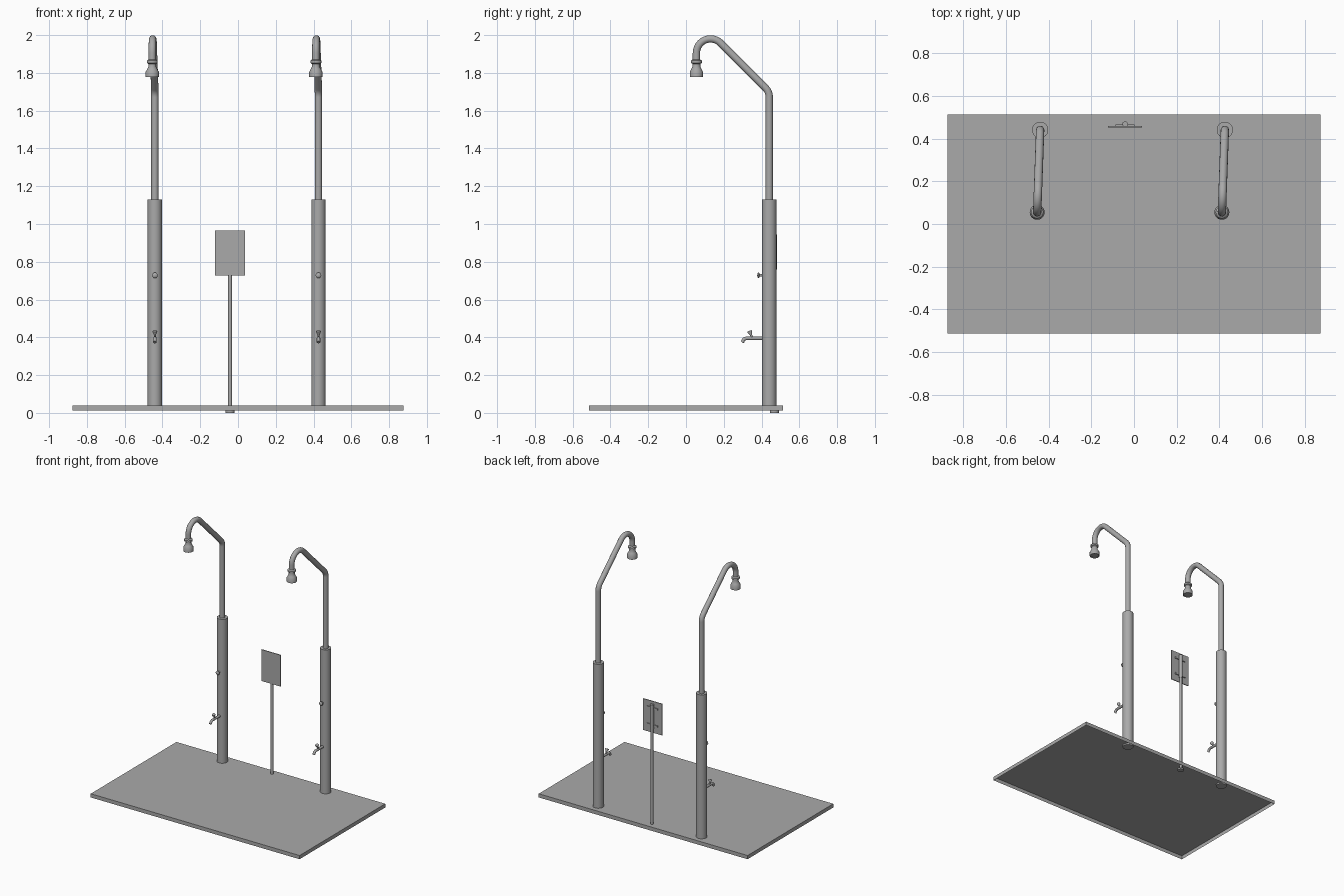
import bpy, bmesh, math
from mathutils import Vector, Matrix

if "Cube" in bpy.data.objects:
    bpy.data.objects.remove(bpy.data.objects["Cube"])

grey = bpy.data.materials.new("plain grey")
grey.use_nodes = True
COLOUR = (0.4, 0.4, 0.4, 1)
grey.diffuse_color = COLOUR
grey.node_tree.nodes["Principled BSDF"].inputs["Base Color"].default_value = COLOUR


def add(name, mesh, smooth=True):
    mesh.materials.clear()
    mesh.materials.append(grey)
    ob = bpy.data.objects.new(name, mesh)
    bpy.context.scene.collection.objects.link(ob)
    if smooth:
        bpy.ops.object.select_all(action="DESELECT")
        ob.select_set(True)
        bpy.context.view_layer.objects.active = ob
        bpy.ops.object.shade_smooth_by_angle(angle=math.radians(40))
    return ob


def lathe(name, profile, origin, axis=(0, 0, 1), steps=32):
    """Spin (radius, height) pairs about an axis through the origin."""
    bm = bmesh.new()
    verts = [bm.verts.new((r, 0, h)) for r, h in profile]
    edges = [bm.edges.new(pair) for pair in zip(verts, verts[1:])]
    bmesh.ops.spin(bm, geom=verts + edges, cent=(0, 0, 0), axis=(0, 0, 1),
                   angle=math.tau, steps=steps, use_duplicate=False)
    bmesh.ops.remove_doubles(bm, verts=bm.verts, dist=1e-5)
    bmesh.ops.recalc_face_normals(bm, faces=bm.faces)
    turn = Vector((0, 0, 1)).rotation_difference(Vector(axis)).to_matrix().to_4x4()
    bm.transform(Matrix.Translation(origin) @ turn)
    mesh = bpy.data.meshes.new(name)
    bm.to_mesh(mesh)
    bm.free()
    return add(name, mesh)


def rod(name, start, end, radius, steps=24):
    d = Vector(end) - Vector(start)
    return lathe(name, [(0, 0), (radius, 0), (radius, d.length), (0, d.length)],
                 start, d, steps)


def tube(name, points, radius):
    curve = bpy.data.curves.new(name, "CURVE")
    curve.dimensions = "3D"
    curve.bevel_depth = radius
    curve.bevel_resolution = 5
    curve.use_fill_caps = True
    spline = curve.splines.new("POLY")
    spline.points.add(len(points) - 1)
    for p, co in zip(spline.points, points):
        p.co = (*co, 1)
    temp = bpy.data.objects.new(name + "_path", curve)
    mesh = bpy.data.meshes.new_from_object(temp)
    bpy.data.objects.remove(temp)
    return add(name, mesh)


def box(name, low, high, open_bottom=False):
    bm = bmesh.new()
    bmesh.ops.create_cube(bm, size=1)
    low, high = Vector(low), Vector(high)
    for v in bm.verts:
        v.co = (low + high) / 2 + v.co * (high - low)
    if open_bottom:
        under = [f for f in bm.faces if f.normal.z < -0.5]
        bmesh.ops.delete(bm, geom=under, context="FACES_ONLY")
    mesh = bpy.data.meshes.new(name)
    bm.to_mesh(mesh)
    bm.free()
    return add(name, mesh, smooth=False)


def arc(cy, cz, r, start, end, n):
    angles = [math.radians(start + (end - start) * i / n) for i in range(n + 1)]
    return [(cy + r * math.cos(a), cz + r * math.sin(a)) for a in angles]


# Floor tray, open underneath
box("floor_tray", (-0.875, -0.513, 0.012), (0.875, 0.513, 0.04), open_bottom=True)

POST_Y, HEAD_Y = 0.441, 0.055

# Side path of the overhead pipe: post, elbow, slanted arm, hook
elbow_r = 0.07
elbow_z = 1.70 - elbow_r * math.tan(math.radians(22.5))
path = [(POST_Y, 1.12)]
path += arc(POST_Y - elbow_r, elbow_z, elbow_r, 0, 45, 8)
path += arc(HEAD_Y + 0.075, 1.905, 0.075, 45, 180, 18)
path += [(HEAD_Y, 1.84)]

HEAD = [(0.019, 1.872), (0.029, 1.865), (0.029, 1.853), (0.021, 1.848),
        (0.021, 1.832), (0.027, 1.82), (0.035, 1.805), (0.035, 1.777),
        (0.031, 1.777), (0.029, 1.781), (0, 1.781)]

for side, x in (("right", -0.44), ("left", 0.426)):
    # Post and overhead pipe; the arm swings slightly toward the right
    rod(side + "_post", (x, POST_Y, 0.03), (x, POST_Y, 1.13), 0.038, 32)
    lean = 0.014 / (POST_Y - HEAD_Y)
    tube(side + "_overhead_pipe",
         [(x - (POST_Y - y) * lean, y, z) for y, z in path], 0.0195)
    lathe(side + "_shower_head", HEAD, (x - 0.014, HEAD_Y, 0))

    # Push button
    lathe(side + "_push_button",
          [(0.007, 0), (0.007, 0.015), (0.015, 0.017), (0.015, 0.021),
           (0.01, 0.026), (0, 0.027)], (x, POST_Y - 0.037, 0.728), (0, -1, 0), 20)

    # Foot tap with a bent spout and a tilted lever
    spout = [(0.41, 0.395)] + arc(0.322, 0.373, 0.022, 90, 165, 8) + [(0.297, 0.374)]
    tube(side + "_tap_spout", [(x, y, z) for y, z in spout], 0.0095)
    lathe(side + "_tap_lever",
          [(0, 0), (0.006, 0), (0.006, 0.02), (0.013, 0.036), (0.012, 0.041),
           (0, 0.042)], (x, 0.352, 0.396), (0, -0.4, 0.9), 16)

# Sign on its pole
SX, SY = -0.042, 0.468
rod("sign_foot", (SX, SY, 0), (SX, SY, 0.012), 0.024)
rod("sign_pole", (SX, SY, 0.01), (SX, SY, 0.93), 0.0105)
rod("sign_pole_sleeve", (SX, SY, 0.76), (SX, SY, 0.945), 0.013)
box("sign_plate", (SX - 0.08, 0.453, 0.727), (SX + 0.08, 0.459, 0.965))
for name, z in (("lower", 0.785), ("upper", 0.915)):
    box(name + "_sign_bracket", (SX - 0.045, 0.458, z - 0.006),
        (SX + 0.045, 0.466, z + 0.006))
